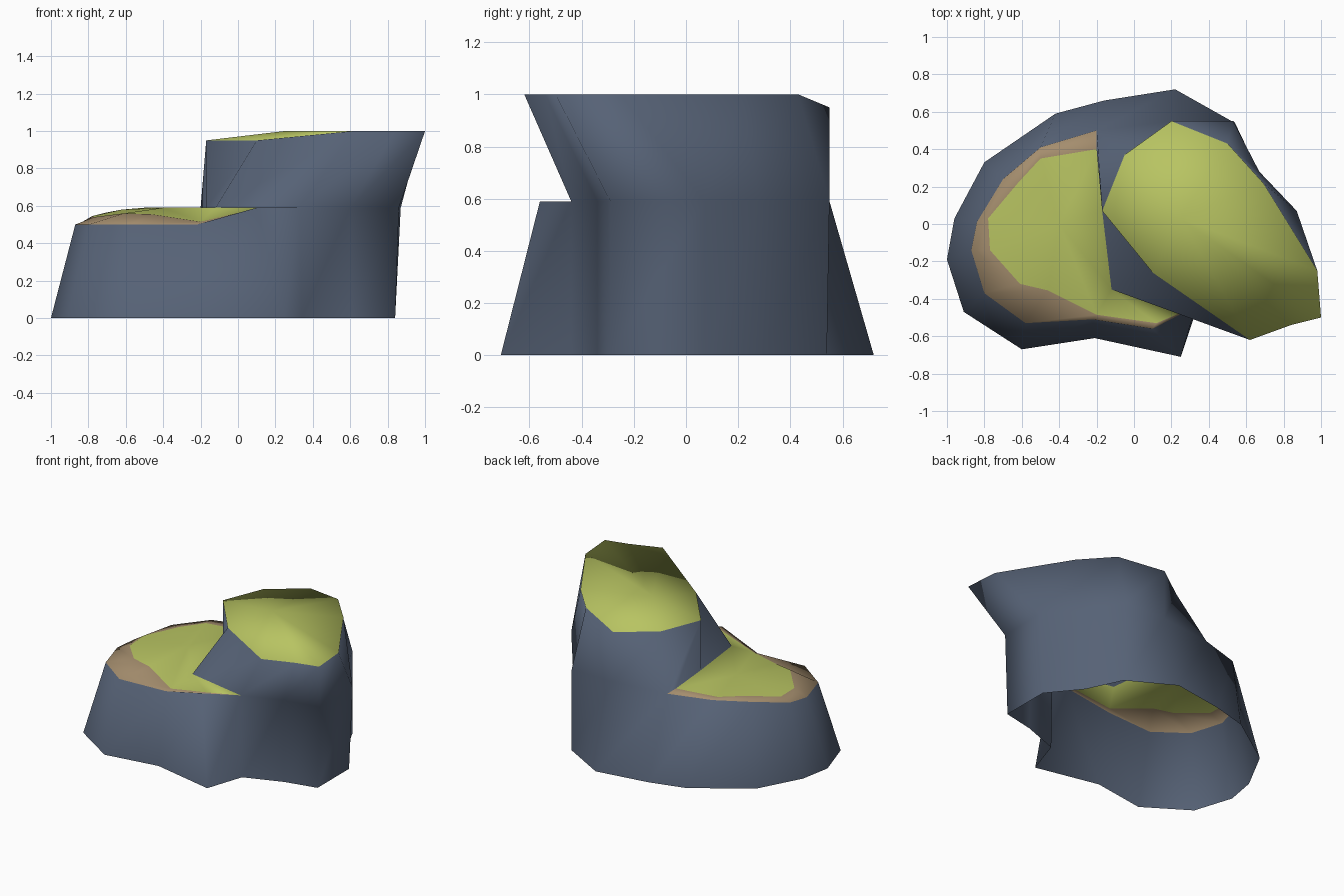
import bpy, bmesh

if "Cube" in bpy.data.objects:
    bpy.data.objects.remove(bpy.data.objects["Cube"])


def material(name, rgb):
    m = bpy.data.materials.new(name)
    m.diffuse_color = (*rgb, 1)
    m.use_nodes = True
    m.node_tree.nodes["Principled BSDF"].inputs["Base Color"].default_value = m.diffuse_color
    return m


ROCK, EARTH, GRASS = 0, 1, 2
mats = [material("slate rock", (0.093, 0.122, 0.181)),
        material("brown earth", (0.376, 0.27, 0.156)),
        material("grass green", (0.479, 0.552, 0.122))]

# Footprint on the ground, counter-clockwise from the far left
BASE = [(-1, -.19), (-.91, -.47), (-.6, -.67), (-.21, -.61), (.25, -.71), (.34, -.44),
        (.61, -.34), (.84, -.29), (.84, .07), (.66, .29), (.54, .54), (.22, .72),
        (-.16, .66), (-.42, .59), (-.8, .33), (-.96, .03)]
# Rim above each footprint point, at the height of the lower ledge
RIM = [(-.87, -.14, .5), (-.8, -.37, .5), (-.58, -.53, .5), (-.22, -.51, .5),
       (.1, -.56, .59), (.33, -.44, .59), (.6, -.34, .59), (.86, -.29, .59),
       (.87, .07, .59), (.67, .28, .59), (.53, .55, .59), (.2, .55, .59),
       (-.2, .5, .59), (-.5, .41, .59), (-.7, .24, .565), (-.84, .01, .51)]
# Edge of the grass on the lower ledge, from the back round to the front
GRASS_EDGE = [(-.2, .4, .59), (-.5, .35, .59), (-.62, .22, .58), (-.78, .03, .545),
              (-.77, -.14, .54), (-.61, -.32, .56), (-.46, -.355, .555),
              (-.2, -.485, .515), (.12, -.53, .59)]
# Rim of the upper ledge
TOP = [(-.05, .37, .95), (-.17, .07, .95), (.1, -.26, .95), (.62, -.62, 1), (.84, -.54, 1),
       (1, -.5, 1), (.98, -.25, 1), (.69, .22, 1), (.5, .43, 1), (.2, .55, .95)]

bm = bmesh.new()


def verts(points):
    return [bm.verts.new(p) for p in points]


def face(vs, mat):
    vs = list(dict.fromkeys(vs))          # drop repeated corners
    f = bm.faces.new(vs)
    f.material_index = mat
    f.smooth = True


def bridge(low, high, mat):
    for i in range(len(low) - 1):
        face([low[i], low[i + 1], high[i + 1], high[i]], mat)


def fan(loop, centre, mat):
    c = bm.verts.new(centre)
    for i, v in enumerate(loop):
        face([v, loop[(i + 1) % len(loop)], c], mat)


base = verts((x, y, 0) for x, y in BASE)
rim = verts(RIM)
edge = verts(GRASS_EDGE)
top = verts(TOP)
foot_back, foot_front = verts([(-.17, .07, .59), (-.12, -.35, .59)])

# Lower walls all round
bridge(base + base[:1], rim + rim[:1], ROCK)

# Earth border and grass of the lower ledge
bridge(rim[12:] + rim[:6], edge + [rim[5]], EARTH)
face([edge[7], edge[8], foot_front], GRASS)
face([edge[8], rim[5], foot_front], GRASS)
fan(edge[:8] + [foot_front, foot_back], (-.4, 0, .59), GRASS)

# Upper walls, leaning out at the right
mid = [rim[12], edge[0], foot_back, foot_front] + rim[5:13]
bridge(mid, [top[0], top[1], top[1]] + top[2:] + [top[0]], ROCK)

# Grass on the upper ledge
fan(top, (.25, .03, 1), GRASS)

mesh = bpy.data.meshes.new("stepped_cliff")
bm.to_mesh(mesh)
bm.free()
for m in mats:
    mesh.materials.append(m)
bpy.context.collection.objects.link(bpy.data.objects.new("stepped_cliff", mesh))
